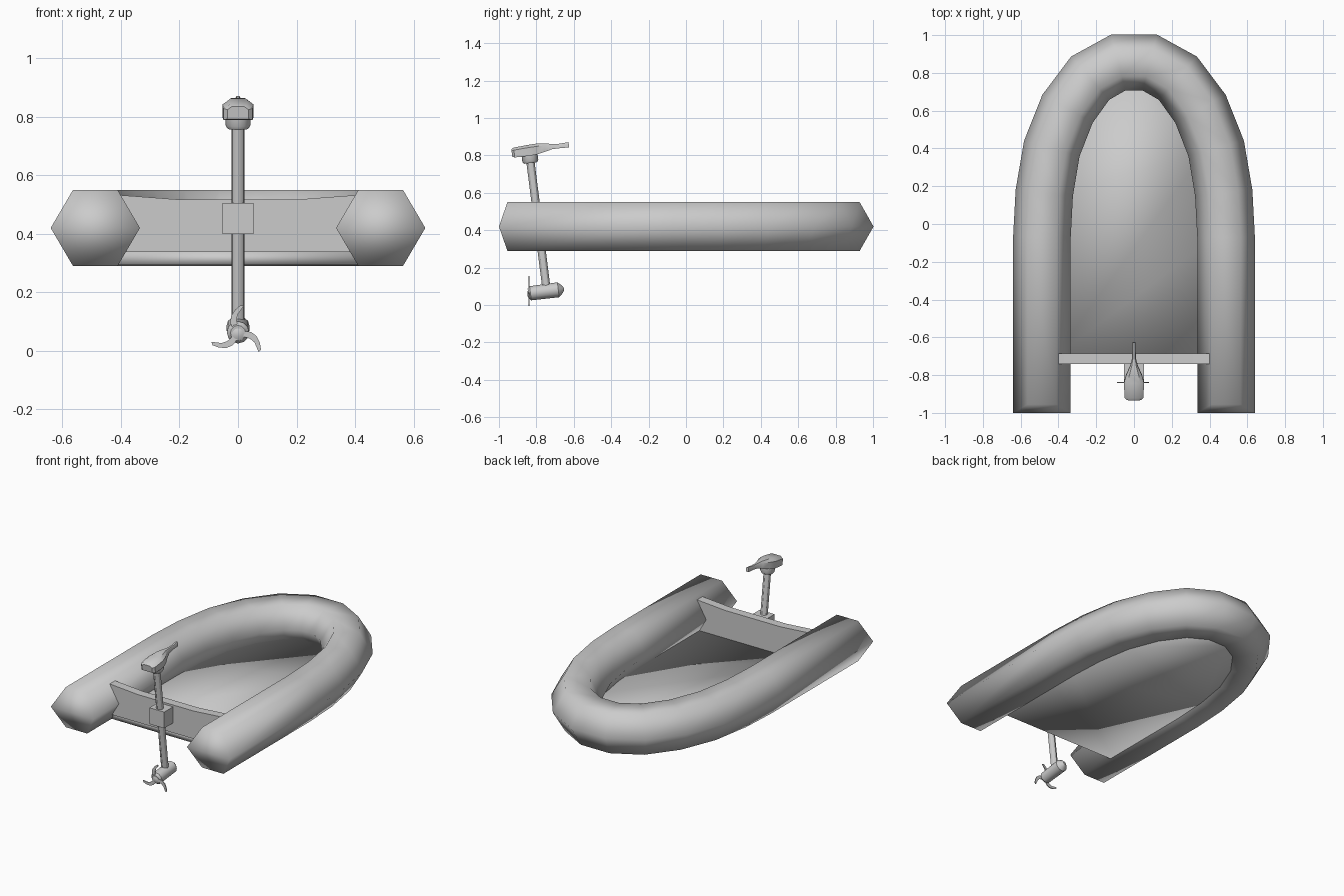
import bpy, bmesh, math
from mathutils import Vector, Matrix

if "Cube" in bpy.data.objects:
    bpy.data.objects.remove(bpy.data.objects["Cube"])

TILT = Matrix.Translation((0, -0.745, 0.08)) @ Matrix.Rotation(math.radians(7.2), 4, 'X')


def loft(name, rings, matrix=Matrix.Identity(4), angle=None, caps=True):
    """Skin a list of equal-length closed rings."""
    bm = bmesh.new()
    rows = [[bm.verts.new(matrix @ Vector(p)) for p in r] for r in rings]
    n = len(rows[0])
    for a, b in zip(rows, rows[1:]):
        for i in range(n):
            j = (i + 1) % n
            bm.faces.new((a[i], a[j], b[j], b[i]))
    if caps:
        bm.faces.new(rows[0])
        bm.faces.new(rows[-1])
    bmesh.ops.recalc_face_normals(bm, faces=bm.faces[:])
    return finish(name, bm, angle)


def finish(name, bm, angle=None):
    me = bpy.data.meshes.new(name)
    bm.to_mesh(me)
    bm.free()
    for p in me.polygons:
        p.use_smooth = True
    if angle:
        me.set_sharp_from_angle(angle=math.radians(angle))
    ob = bpy.data.objects.new(name, me)
    bpy.context.collection.objects.link(ob)
    return ob


def circle_z(r, z, n=12):
    return [(r * math.cos(2 * math.pi * i / n), r * math.sin(2 * math.pi * i / n), z)
            for i in range(n)]


def circle_y(r, y, z=0.0, n=12):
    return [(r * math.cos(2 * math.pi * i / n), y, z + r * math.sin(2 * math.pi * i / n))
            for i in range(n)]


# Centre line of the inflated tube, mirrored across x
half = [(0.4875, -1), (0.4875, -0.07), (0.475, 0.165), (0.435, 0.40),
        (0.352, 0.61), (0.232, 0.772), (0.083, 0.855)]
path = [Vector(p) for p in half + [(-x, y) for x, y in reversed(half)]]

# Hexagonal tube, stern ends pointed at mid height
rings = []
inner = []
last = len(path) - 1
for i, p in enumerate(path):
    if i in (0, 1):
        t = Vector((0, 1))
    elif i in (last - 1, last):
        t = Vector((0, -1))
    else:
        t = ((path[i + 1] - p).normalized() + (p - path[i - 1]).normalized()).normalized()
    out = Vector((t.y, -t.x))
    ring = []
    for k in range(6):
        a = math.pi * k / 3
        q = p + out * 0.1525 * math.cos(a)
        back = 0.045 if i in (0, last) and k % 3 else 0
        ring.append((q.x, q.y + back, 0.42 + 0.15 * math.sin(a)))
    rings.append(ring)
    inner.append(p - out * 0.06)
tube = loft("inflated_tube", rings, caps=False)
bm = bmesh.new()
bm.from_mesh(tube.data)
bm.verts.ensure_lookup_table()
for s in (0, len(bm.verts) - 6):
    v = [bm.verts[s + k] for k in range(6)]
    bm.faces.new((v[0], v[1], v[2], v[3]))
    bm.faces.new((v[3], v[4], v[5], v[0]))
for v in bm.verts:
    v.co.z = 0.42 + (v.co.z - 0.42)
bmesh.ops.recalc_face_normals(bm, faces=bm.faces[:])
for f in bm.faces:
    f.smooth = True
bm.to_mesh(tube.data)
bm.free()

# Floor slab inside the tube
inner[0].y = inner[-1].y = -0.71
loft("floor", [[(p.x, p.y, z) for p in inner] for z in (0.293, 0.337)])

# Transom board with a dipped top edge
board = [(-0.4, 0.337), (0.4, 0.337), (0.4, 0.532), (0.2, 0.517), (-0.2, 0.517), (-0.4, 0.532)]
loft("transom", [[(x, y, z) for x, z in board] for y in (-0.74, -0.685)], angle=30)

# Motor clamp
box = [(-0.053, 0.40), (0.053, 0.40), (0.053, 0.505), (-0.053, 0.505)]
loft("motor_clamp", [[(x, y, z) for x, z in box] for y in (-0.83, -0.735)], angle=30)

# Shaft and collar
loft("motor_shaft", [circle_z(0.022, 0.0), circle_z(0.022, 0.70)], TILT, 30)
loft("head_collar", [circle_z(0.036, 0.685), circle_z(0.043, 0.697), circle_z(0.043, 0.73)],
     TILT, 40)

# Motor head tapering into the tiller: y, half width, bottom, top
sections = [(-0.093, 0.036, 0.730, 0.772), (-0.08, 0.050, 0.725, 0.778),
            (0.0, 0.053, 0.724, 0.783), (0.04, 0.042, 0.726, 0.784),
            (0.085, 0.022, 0.735, 0.780), (0.125, 0.011, 0.744, 0.772),
            (0.165, 0.009, 0.744, 0.768), (0.215, 0.009, 0.742, 0.770)]
rings = []
for y, w, b, t in sections:
    m = t - (t - b) * 0.25
    rings.append([(-w, y, b), (w, y, b), (w, y, m), (w * 0.6, y, t), (-w * 0.6, y, t), (-w, y, m)])
loft("motor_head", rings, TILT, 35)

# Submerged motor pod with a tapered nose
pod = [(-0.10, 0.026), (-0.088, 0.038), (0.062, 0.040), (0.078, 0.026), (0.092, 0.008)]
loft("motor_pod", [circle_y(r, y, -0.006) for y, r in pod], TILT, 35)

# Propeller hub and three swept blades: radius, leading and trailing angle
hub = Matrix.Translation((0, -0.84, 0.06))
loft("propeller_hub", [circle_y(r, y) for y, r in
                       ((-0.008, 0.012), (0.0, 0.026), (0.02, 0.03))], hub, 40)
blade = [(0.02, 60, 5), (0.045, 42, 12), (0.065, 27, 7), (0.082, 12, -2), (0.096, 1, -6)]
for k in range(3):
    base = 84 + 120 * k
    rings = []
    for r, a, b in blade:
        ring = []
        for ang, y in ((a, -0.003), (b, -0.003), (b, 0.003), (a, 0.003)):
            c = math.radians(base + ang)
            ring.append((r * math.cos(c), y, r * math.sin(c)))
        rings.append(ring)
    loft(f"propeller_blade_{k + 1}", rings, hub, 40)
